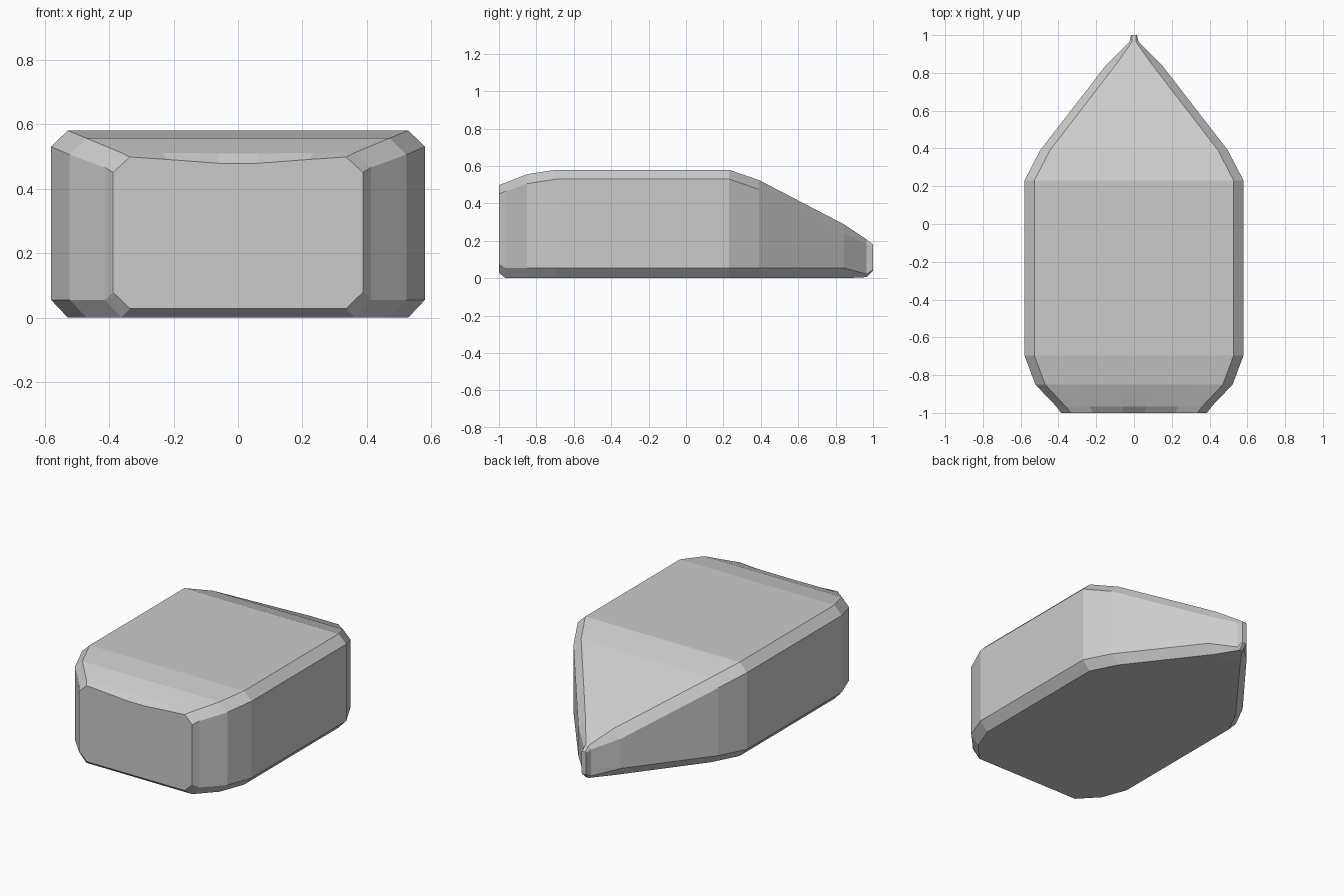
import bpy, bmesh

# Stations along the body: y, half width, bevel, base z, lower side z, upper side z, top z, dip of top centre
STATIONS = [
    (-1.00, 0.387, 0.052, 0.028, 0.078, 0.450, 0.498, 0.020),
    (-0.965, 0.412, 0.050, 0.0, 0.055, 0.465, 0.511, 0.002),
    (-0.85, 0.522, 0.052, 0.0, 0.055, 0.505, 0.556, 0.0),
    (-0.695, 0.58, 0.052, 0.0, 0.055, 0.53, 0.58, 0.0),
    (0.23, 0.58, 0.052, 0.0, 0.055, 0.53, 0.58, 0.0),
    (0.39, 0.497, 0.052, 0.0, 0.055, 0.475, 0.525, 0.0),
    (0.845, 0.145, 0.050, 0.0, 0.055, 0.238, 0.288, 0.0),
    (0.965, 0.024, 0.014, 0.006, 0.022, 0.185, 0.208, 0.0),
    (1.00, 0.015, 0.004, 0.040, 0.046, 0.175, 0.180, 0.0),
]


def section(y, w, c, base, low, high, top, dip):
    """Half of a bevelled box section, then its mirror image, as one ring."""
    inner = w - c
    half = [(inner, base), (w, low), (w, high), (inner, top),
            (inner * 0.65, top - dip * 0.4), (inner * 0.17, top - dip)]
    ring = half + [(-x, z) for x, z in reversed(half)]
    return [(x, y, z) for x, z in ring]


# Body: loft of bevelled sections with closed ends
bm = bmesh.new()
rings = [[bm.verts.new(p) for p in section(*s)] for s in STATIONS]
for a, b in zip(rings, rings[1:]):
    for i in range(len(a)):
        j = (i + 1) % len(a)
        bm.faces.new((a[i], a[j], b[j], b[i]))
bm.faces.new(rings[0])
bm.faces.new(rings[-1])
bmesh.ops.recalc_face_normals(bm, faces=bm.faces[:])

mesh = bpy.data.meshes.new("wedge_body")
bm.to_mesh(mesh)
bm.free()
body = bpy.data.objects.new("wedge_body", mesh)
bpy.context.collection.objects.link(body)
